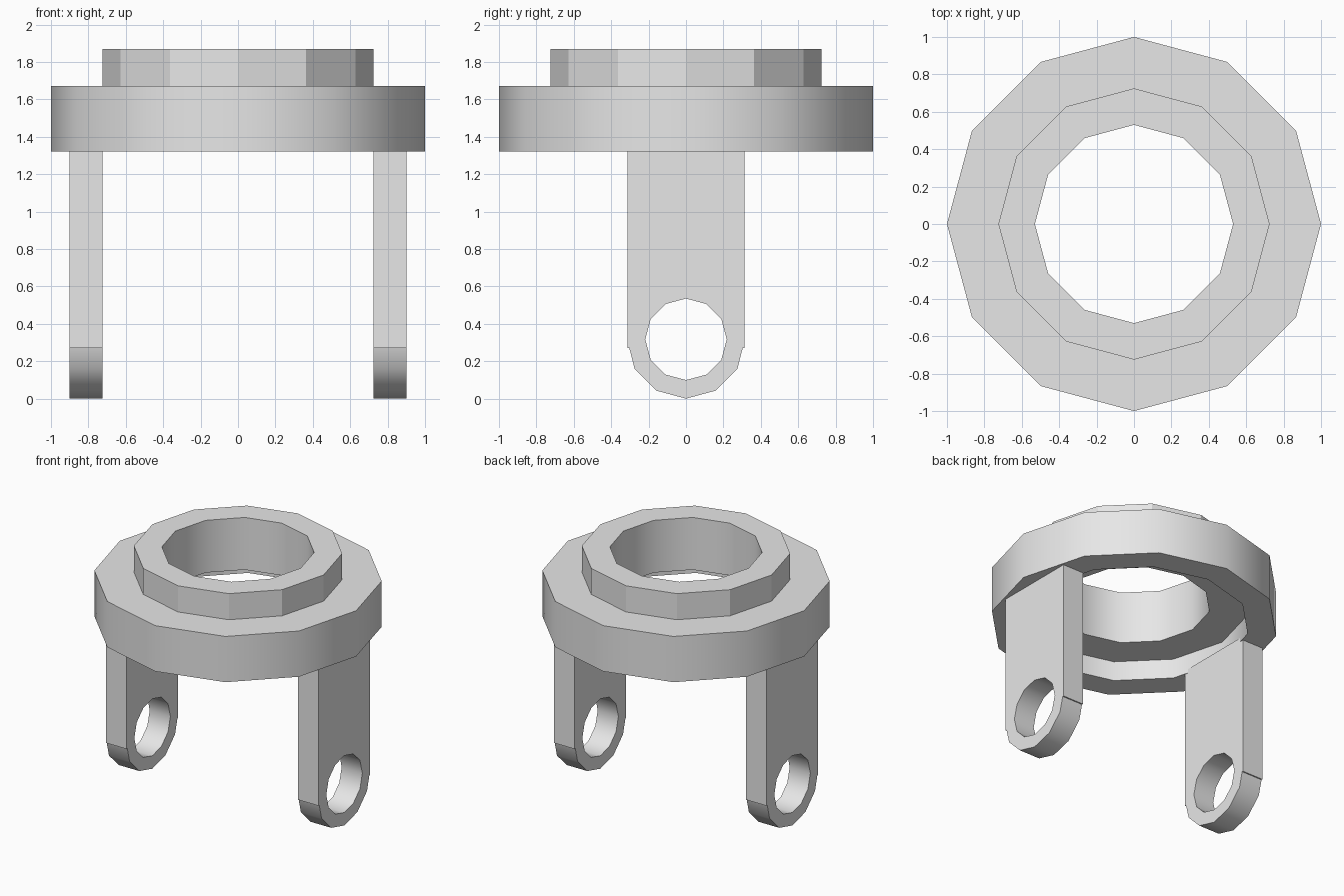
import bpy, bmesh, math

cube = bpy.data.objects.get("Cube")
if cube:
    bpy.data.objects.remove(cube, do_unlink=True)

SIDES = 12
grey = bpy.data.materials.new("light_grey")
grey.use_nodes = True
grey.diffuse_color = (0.8, 0.8, 0.8, 1)
grey.node_tree.nodes["Principled BSDF"].inputs["Base Color"].default_value = (0.8, 0.8, 0.8, 1)


def finish(bm, name):
    bmesh.ops.recalc_face_normals(bm, faces=bm.faces)
    mesh = bpy.data.meshes.new(name)
    bm.to_mesh(mesh)
    bm.free()
    mesh.materials.append(grey)
    obj = bpy.data.objects.new(name, mesh)
    bpy.context.collection.objects.link(obj)
    bpy.ops.object.select_all(action='DESELECT')
    obj.select_set(True)
    bpy.context.view_layer.objects.active = obj
    bpy.ops.object.shade_smooth_by_angle(angle=math.radians(31))
    return obj


def ring_body(name, profile):
    """Sweep a closed (radius, height) profile around z."""
    bm = bmesh.new()
    loops = []
    for i in range(SIDES):
        a = math.tau * i / SIDES
        loops.append([bm.verts.new((r * math.cos(a), r * math.sin(a), z)) for r, z in profile])
    n = len(profile)
    for i in range(SIDES):
        p, q = loops[i], loops[(i + 1) % SIDES]
        for j in range(n):
            k = (j + 1) % n
            bm.faces.new((p[j], q[j], q[k], p[k]))
    return finish(bm, name)


def leg(name, x0, x1):
    """Flat strap with a rounded, drilled lower end."""
    half, top, step, r, hole = 0.3125, 1.35, 0.27, 0.317, 0.218
    outline = [(half, top), (half, step), (0.303, step)]
    for i in range(-2, 3):
        a = math.tau * i / SIDES
        outline.append((-r * math.sin(a), r - r * math.cos(a)))
    outline += [(-0.303, step), (-half, step), (-half, top)]
    bore = [(hole * math.cos(math.tau * i / SIDES), r + hole * math.sin(math.tau * i / SIDES))
            for i in range(SIDES)]
    bm = bmesh.new()
    edges = []
    for pts in (outline, bore):
        vs = [bm.verts.new((x0, y, z)) for y, z in pts]
        edges += [bm.edges.new((vs[i - 1], vs[i])) for i in range(len(vs))]
    bmesh.ops.triangle_fill(bm, edges=edges, use_beauty=True)
    ext = bmesh.ops.extrude_face_region(bm, geom=bm.faces[:], use_keep_orig=True)
    moved = [v for v in ext["geom"] if isinstance(v, bmesh.types.BMVert)]
    bmesh.ops.translate(bm, verts=moved, vec=(x1 - x0, 0, 0))
    return finish(bm, name)


# Flange with raised collar, through bore and recess underneath
body = ring_body("flange_and_collar", [
    (1.0, 1.32), (1.0, 1.67), (0.725, 1.67), (0.725, 1.87),
    (0.53, 1.87), (0.53, 1.47), (0.80, 1.47), (0.80, 1.32)])

# Collar keeps faceted sides
for f in body.data.polygons:
    if f.center.z > 1.7 and math.hypot(f.center.x, f.center.y) > 0.65:
        f.use_smooth = False

# Pair of legs
for side, s in (("left", 1), ("right", -1)):
    leg(side + "_leg", s * 0.725, s * 0.90)
